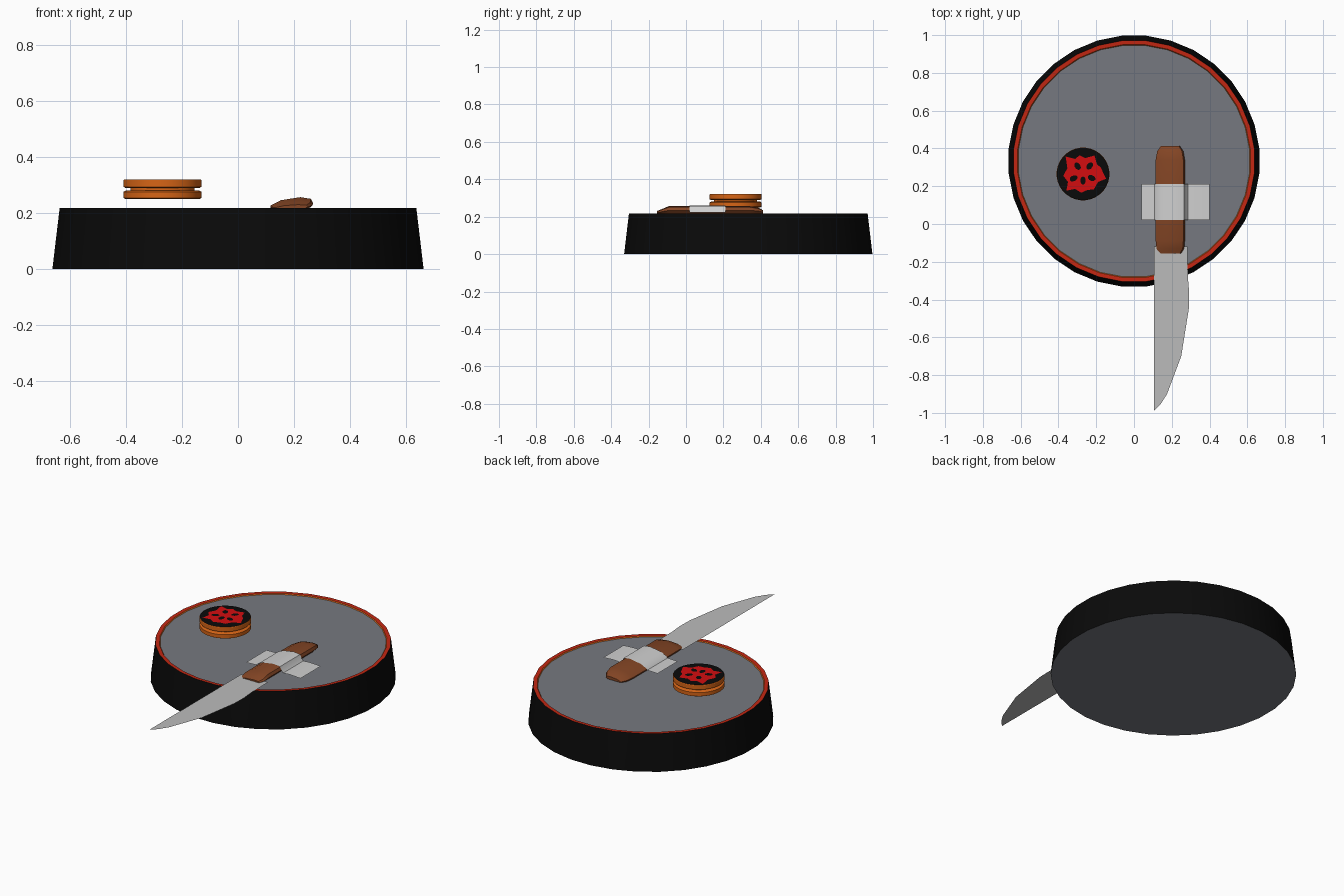
import bpy, bmesh, math

if "Cube" in bpy.data.objects:
    bpy.data.objects.remove(bpy.data.objects["Cube"])

def mat(name, rgb):
    m = bpy.data.materials.new(name)
    m.diffuse_color = (*rgb, 1)
    m.use_nodes = True
    m.node_tree.nodes["Principled BSDF"].inputs["Base Color"].default_value = m.diffuse_color
    return m

BLACK = mat("black", (0.003, 0.003, 0.003))
GREY = mat("slate grey", (0.18, 0.19, 0.215))
RIM = mat("rim red", (0.55, 0.02, 0.006))
RED = mat("bright red", (0.65, 0.004, 0.005))
ORANGE = mat("orange", (0.68, 0.13, 0.008))
BROWN = mat("wood brown", (0.23, 0.06, 0.018))
STEEL = mat("steel", (0.5, 0.5, 0.5))
CLOTH = mat("white strap", (0.63, 0.63, 0.63))

def finish(name, bm, mats, smooth=30):
    me = bpy.data.meshes.new(name)
    bm.to_mesh(me)
    bm.free()
    ob = bpy.data.objects.new(name, me)
    bpy.context.collection.objects.link(ob)
    for m in mats:
        me.materials.append(m)
    if smooth:
        bpy.ops.object.select_all(action='DESELECT')
        ob.select_set(True)
        bpy.context.view_layer.objects.active = ob
        bpy.ops.object.shade_smooth_by_angle(angle=math.radians(smooth))
    return ob

def loft(bm, rings, mat_ids=None, closed=True, caps=(None, None)):
    """Skin a list of point rings; caps give the material of first and last cap."""
    vs = [[bm.verts.new(p) for p in r] for r in rings]
    n = len(vs[0])
    for k in range(len(vs) - 1):
        for i in range(n if closed else n - 1):
            j = (i + 1) % n
            f = bm.faces.new((vs[k][i], vs[k][j], vs[k + 1][j], vs[k + 1][i]))
            f.material_index = mat_ids[k] if mat_ids else 0
    if caps[0] is not None:
        bm.faces.new(vs[0][::-1]).material_index = caps[0]
    if caps[1] is not None:
        bm.faces.new(vs[-1]).material_index = caps[1]

def lathe(name, centre, profile, mat_ids, mats, caps, n=32):
    cx, cy = centre
    ang = [2 * math.pi * (i + 0.5) / n for i in range(n)]
    bm = bmesh.new()
    loft(bm, [[(cx + r * math.cos(a), cy + r * math.sin(a), z) for a in ang]
              for r, z in profile], mat_ids, caps=caps)
    return finish(name, bm, mats)

def plate(name, pts, z, m):
    bm = bmesh.new()
    f = bm.faces.new([bm.verts.new((x, y, z)) for x, y in pts])
    f.normal_update()
    if f.normal.z < 0:
        f.normal_flip()
    bmesh.ops.triangulate(bm, faces=bm.faces[:])
    return finish(name, bm, [m], 0)

# round base: black wall, red rim with thin orange inner lip, grey top and underside
lathe("round_base", (0, 0.333),
      [(0.667, 0), (0.654, 0.11), (0.641, 0.218), (0.619, 0.217), (0.615, 0.212)],
      [0, 0, 1, 2], [BLACK, RIM, ORANGE, GREY], (3, 3))

# floating grooved puck with black lid
PC = (-0.27, 0.265)
lathe("puck", PC,
      [(0.133, 0.25), (0.14, 0.254), (0.14, 0.276), (0.133, 0.28), (0.115, 0.281),
       (0.115, 0.289), (0.133, 0.29), (0.14, 0.294), (0.14, 0.318), (0.138, 0.321)],
      [0] * 9, [ORANGE, BLACK], (0, 1))

# red splash on the lid, pointed at five corners
splash = [(135, .13), (118, .09), (100, .1), (82, .085), (58, .115), (35, .09), (20, .1),
          (0, .11), (-12, .125), (-28, .09), (-55, .1), (-75, .088), (-95, .1),
          (-118, .09), (-135, .125), (-152, .09), (-175, .105), (160, .088)]
plate("red_splash", [(PC[0] + r * math.cos(math.radians(a)),
                      PC[1] + r * math.sin(math.radians(a))) for a, r in splash],
      0.323, RED)

# black spots on the splash
for k, (a, d) in enumerate([(50, .055), (125, .05), (205, .055), (270, .035), (335, .05)]):
    a = math.radians(a)
    c = (PC[0] + d * math.cos(a), PC[1] + d * math.sin(a))
    pts = []
    for i in range(10):
        t = 2 * math.pi * i / 10
        u, v = 0.022 * math.cos(t), 0.015 * math.sin(t)
        pts.append((c[0] + u * math.cos(a) - v * math.sin(a),
                    c[1] + u * math.sin(a) + v * math.cos(a)))
    plate(f"black_spot_{k + 1}", pts, 0.325, BLACK)

# flat knife blade
plate("knife_blade", [(0.105, -0.12), (0.283, -0.12), (0.285, -0.28), (0.292, -0.36),
                      (0.29, -0.45), (0.25, -0.7), (0.175, -0.9), (0.14, -0.955),
                      (0.105, -0.99)], 0.221, STEEL)

# wooden handle: lopsided section lofted along y
section = [(-.075, 0), (-.078, .01), (-.04, .03), (.03, .041), (.068, .035),
           (.076, .018), (.06, 0)]
stations = [(-.155, .75, .35), (-.13, .95, .6), (-.09, 1, 1), (.34, 1, 1),
            (.385, .9, .8), (.413, .65, .45)]
bm = bmesh.new()
loft(bm, [[(0.193 + x * sx, y, 0.216 + z * sz) for x, z in section]
          for y, sx, sz in stations], caps=(0, 0))
bmesh.ops.recalc_face_normals(bm, faces=bm.faces[:])
finish("knife_handle", bm, [BROWN])

# strap draped over the handle
drape = [(0.04, .222), (0.108, .224), (0.118, .234), (0.152, .25), (0.222, .261),
         (0.264, .256), (0.274, .236), (0.285, .223), (0.33, .226), (0.40, .222)]
bm = bmesh.new()
loft(bm, [[(x, y, z) for x, z in drape] for y in (0.02, 0.212)], closed=False)
for f in bm.faces:
    f.normal_update()
    if f.normal.z < 0:
        f.normal_flip()
finish("strap", bm, [CLOTH], 40)
